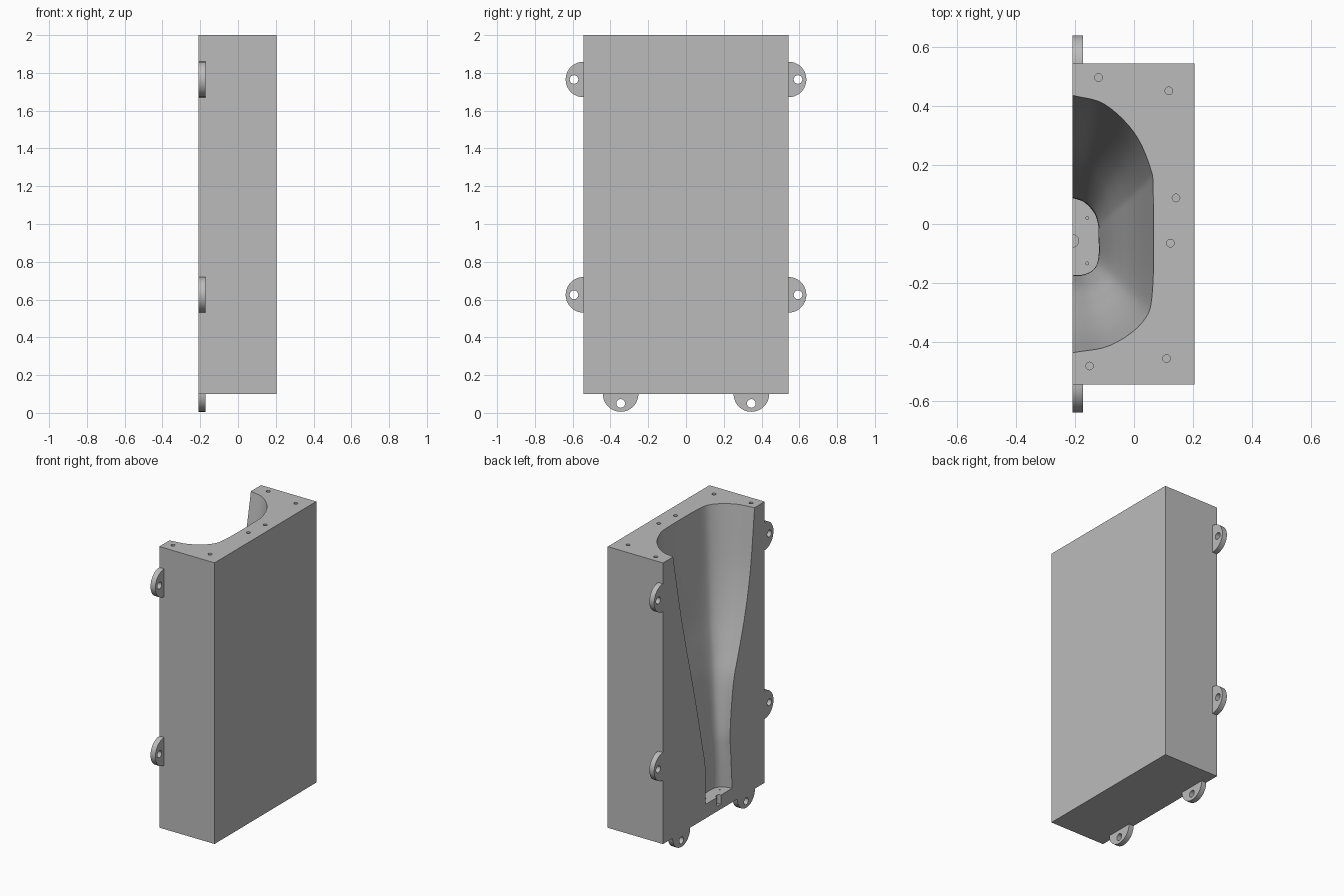
import bpy, bmesh
from math import pi, sin, cos
from mathutils import Vector, Matrix

cube = bpy.data.objects.get("Cube")
if cube:
    bpy.data.objects.remove(cube, do_unlink=True)

grey = bpy.data.materials.new("plain grey")
grey.use_nodes = True
colour = (0.5, 0.5, 0.5, 1)
grey.diffuse_color = colour
grey.node_tree.nodes["Principled BSDF"].inputs["Base Color"].default_value = colour

BACK, FRONT, BASE, TOP, HALF = -0.208, 0.205, 0.1, 2.0, 0.543


def finish(name, bm):
    bmesh.ops.recalc_face_normals(bm, faces=bm.faces)
    mesh = bpy.data.meshes.new(name)
    bm.to_mesh(mesh)
    bm.free()
    mesh.materials.append(grey)
    obj = bpy.data.objects.new(name, mesh)
    bpy.context.collection.objects.link(obj)
    return obj


def activate(obj):
    bpy.ops.object.select_all(action='DESELECT')
    obj.select_set(True)
    bpy.context.view_layer.objects.active = obj


def cut(obj, cutter):
    cutter.hide_render = True
    mod = obj.modifiers.new("cut", 'BOOLEAN')
    mod.operation, mod.solver, mod.object = 'DIFFERENCE', 'EXACT', cutter
    activate(obj)
    bpy.ops.object.modifier_apply(modifier=mod.name)
    bpy.data.objects.remove(cutter, do_unlink=True)


def drill(obj, centre, radius, depth, axis='Z', sides=20):
    bm = bmesh.new()
    turn = Matrix.Rotation(pi / 2, 4, 'Y') if axis == 'X' else Matrix()
    bmesh.ops.create_cone(bm, cap_ends=True, segments=sides, radius1=radius, radius2=radius,
                          depth=depth * 2, matrix=Matrix.Translation(centre) @ turn)
    cut(obj, finish("drill", bm))


def smooth_path(points, steps):
    """Catmull-Rom curve through the points."""
    pts = [Vector(p) for p in points]
    ext = [pts[0] * 2 - pts[1]] + pts + [pts[-1] * 2 - pts[-2]]
    out = []
    for a, b, c, d in zip(ext, ext[1:], ext[2:], ext[3:]):
        for k in range(steps):
            t = k / steps
            out.append(0.5 * (2 * b + (c - a) * t + (2 * a - 5 * b + 4 * c - d) * t ** 2
                              + (3 * b - a - 3 * c + d) * t ** 3))
    return out + [pts[-1]]


# Main block
bm = bmesh.new()
bmesh.ops.create_cube(bm, size=1)
bmesh.ops.scale(bm, vec=(FRONT - BACK, 2 * HALF, TOP - BASE), verts=bm.verts)
bmesh.ops.translate(bm, vec=((FRONT + BACK) / 2, 0, (TOP + BASE) / 2), verts=bm.verts)
block = finish("mould_block", bm)

# Half cavity: loft between a small foot section and a wide mouth section
mouth = smooth_path([(BACK, .435), (-.1, .405), (0, .31), (.055, .19), (.065, .1),
                     (.063, -.22), (.03, -.33), (-.08, -.41), (BACK, -.435)], 5)
foot = smooth_path([(BACK, .09), (-.17, .075), (-.137, .04), (-.122, 0), (-.12, -.04),
                    (-.12, -.11), (-.135, -.15), (-.17, -.17), (BACK, -.175)], 5)
# height, widening on the left, widening on the right, deepening
levels = smooth_path([(.195, 0, .08, .03), (.44, 0, .02, 0), (.6, .09, 0, .03),
                      (.9, .28, .13, .2), (1.1, .42, .36, .38), (1.32, .58, .61, .6),
                      (1.6, .77, .83, .8), (TOP, 1, 1, 1)], 5)
levels.append(Vector((TOP + .05, 1, 1, 1)))
bm = bmesh.new()
rings = []
for z, left, right, deep in levels:
    wall = []
    for i, (f, m) in enumerate(zip(foot, mouth)):
        t = i / (len(foot) - 1)
        wide = left + (right - left) * t
        wall.append((f.x + (m.x - f.x) * deep, f.y + (m.y - f.y) * wide, z))
    ring = [(BACK - .1, wall[0][1], z)] + wall + [(BACK - .1, wall[-1][1], z)]
    rings.append([bm.verts.new(p) for p in ring])
for low, high in zip(rings, rings[1:]):
    for i in range(len(low)):
        j = (i + 1) % len(low)
        bm.faces.new((low[i], low[j], high[j], high[i]))
bm.faces.new(rings[0])
bm.faces.new(rings[-1])
cut(block, finish("cavity_cutter", bm))

# Pin holes in the top face
for x, y in [(-.12, .495), (.118, .45), (.142, .088), (.123, -.065), (.11, -.455), (-.15, -.48)]:
    drill(block, (x, y, TOP), .013, .08)

# Half bore and two small holes in the cavity floor
drill(block, (BACK, -.057, .195), .021, .06)
for y in (.02, -.133):
    drill(block, (-.158, y, .195), .005, .03, sides=12)


# Half-round mounting ears with a bolt hole
def ear(name, y, z, out):
    radius, thick = .094, .036
    out = Vector(out)
    side = Vector((0, -out.z, out.y))
    centre = Vector((BACK, y, z))
    bm = bmesh.new()
    arc = [centre + radius * (side * cos(a) + out * sin(a))
           for a in (pi * k / 32 for k in range(33))]
    face = bm.faces.new([bm.verts.new(p) for p in arc])
    new = bmesh.ops.extrude_face_region(bm, geom=[face])["geom"]
    bmesh.ops.translate(bm, vec=(thick, 0, 0),
                        verts=[v for v in new if isinstance(v, bmesh.types.BMVert)])
    obj = finish(name, bm)
    drill(obj, centre + out * .05, .023, .1, 'X')
    return obj


parts = [block]
for s, label in ((1, "back"), (-1, "front")):
    parts.append(ear(label + "_upper_ear", s * HALF, 1.765, (0, s, 0)))
    parts.append(ear(label + "_lower_ear", s * HALF, .625, (0, s, 0)))
    parts.append(ear(label + "_bottom_ear", s * .346, BASE, (0, 0, -1)))

for part in parts:
    activate(part)
    bpy.ops.object.shade_smooth_by_angle(angle=pi / 6)
